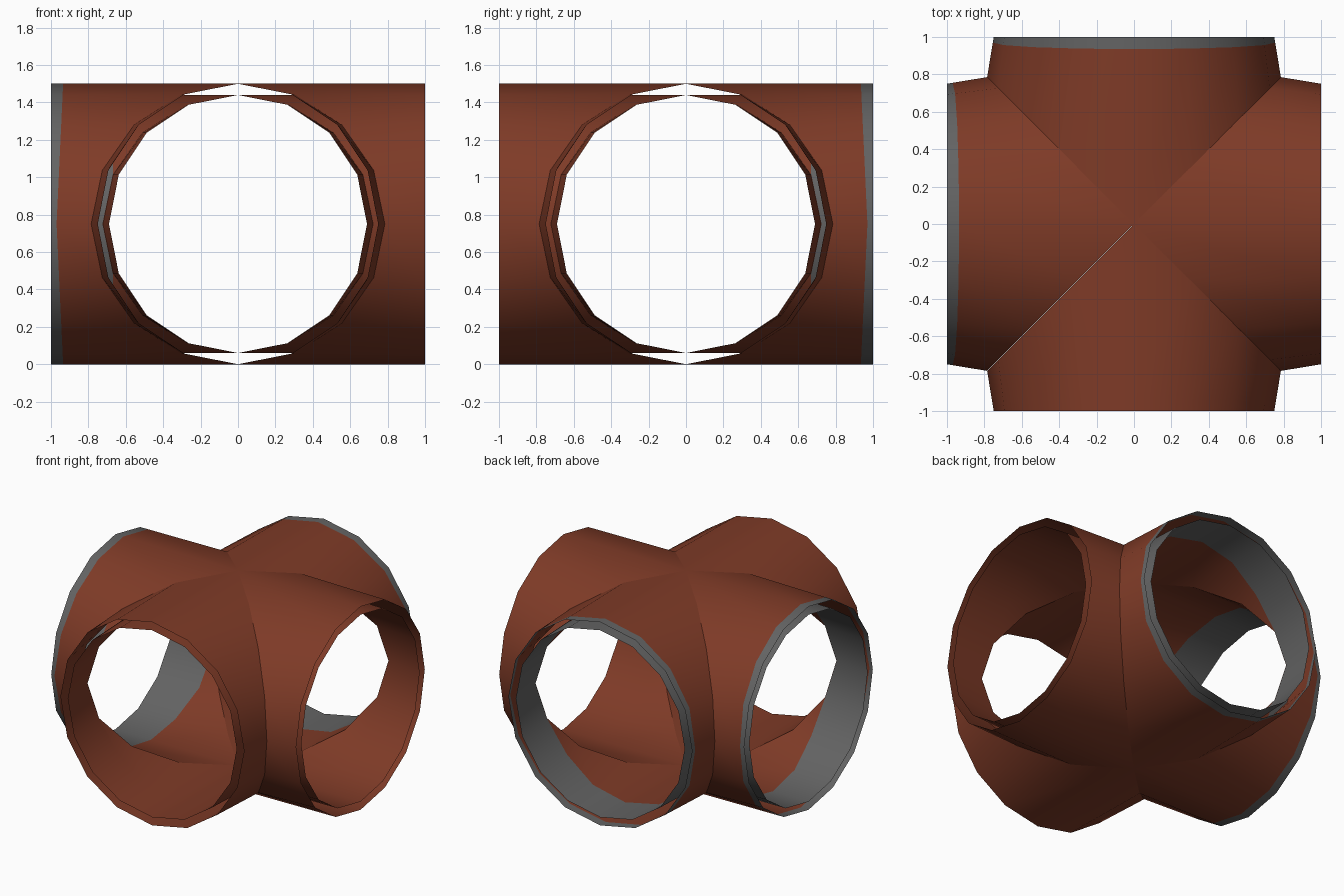
import bpy, bmesh, math
from mathutils import Matrix

if "Cube" in bpy.data.objects:
    bpy.data.objects.remove(bpy.data.objects["Cube"])

SIDES = 16
MID = 0.75     # height of the pipe axis


def material(name, rgb):
    m = bpy.data.materials.new(name)
    m.diffuse_color = (*rgb, 1)
    m.use_nodes = True
    m.node_tree.nodes["Principled BSDF"].inputs["Base Color"].default_value = m.diffuse_color
    return m


rust = material("rust red", (0.21, 0.043, 0.02))
grey = material("bare steel grey", (0.125, 0.125, 0.125))


def cross_shell(name, radius, edge_side, edge_top):
    """Four open arms mitred on the diagonals; two arms have grey mouths."""
    bm = bmesh.new()
    for turn in range(4):                      # +x, +y, -x, -y
        rot = Matrix.Rotation(turn * math.pi / 2, 4, 'Z')
        rings = [[], [], []]
        for i in range(SIDES):
            a = 2 * math.pi * i / SIDES
            y, h = radius * math.cos(a), radius * math.sin(a)
            seam_y = y * 1.047                 # pipe swells toward the mitre
            seam_x = abs(seam_y)
            t = abs(h) / radius
            cut_x = max(edge_side + (edge_top - edge_side) * t, seam_x + 0.002)
            k = (cut_x - seam_x) / (1 - seam_x)
            cut_y = seam_y + (y - seam_y) * k
            for ring, (px, py) in zip(rings, ((seam_x, seam_y), (cut_x, cut_y), (1, y))):
                ring.append(bm.verts.new(rot @ Matrix.Translation((px, py, MID + h)).translation))
        for band in range(2):
            lo, hi = rings[band], rings[band + 1]
            for i in range(SIDES):
                j = (i + 1) % SIDES
                f = bm.faces.new((lo[i], hi[i], hi[j], lo[j]))
                f.material_index = 1 if band == 1 and turn in (1, 2) else 0
    # the two top and bottom seam points of each arm meet at the centre
    bm.normal_update()
    me = bpy.data.meshes.new(name)
    bm.to_mesh(me)
    bm.free()
    ob = bpy.data.objects.new(name, me)
    bpy.context.collection.objects.link(ob)
    me.materials.append(rust)
    me.materials.append(grey)
    return ob


# outer skin and inner lining, open between them at the mouths
outer = cross_shell("outer_pipe_cross", 0.75, 0.97, 0.935)
inner = cross_shell("inner_pipe_lining", 0.69, 0.57, 0.71)

# lining faces the inside of the pipe
inner.data.flip_normals()

for ob in (outer, inner):
    bpy.context.view_layer.objects.active = ob
    ob.select_set(True)
bpy.ops.object.shade_smooth_by_angle(angle=math.radians(30))
